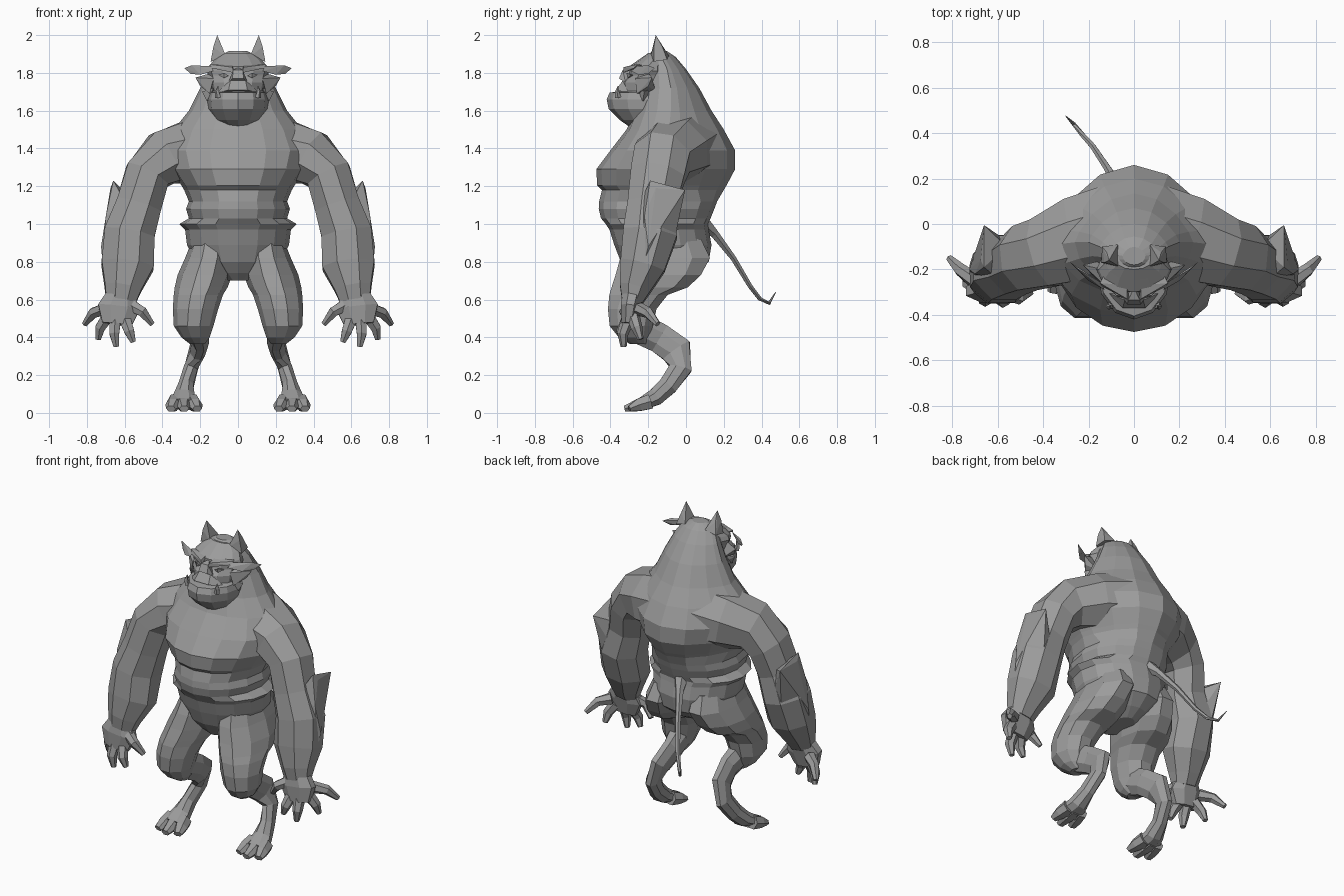
import bpy, bmesh, math
from mathutils import Vector as V

skin = bpy.data.materials.new("dark_grey")
skin.diffuse_color = (.33, .33, .33, 1)


def finish(name, bm, mirror):
    bmesh.ops.recalc_face_normals(bm, faces=bm.faces[:])
    me = bpy.data.meshes.new(name)
    bm.to_mesh(me)
    bm.free()
    me.materials.append(skin)
    ob = bpy.data.objects.new(name, me)
    bpy.context.collection.objects.link(ob)
    if mirror:
        ob.modifiers.new("Mirror", 'MIRROR').use_mirror_merge = False
    return ob


def loft(name, rings, mirror=False):
    bm = bmesh.new()
    vs = [[bm.verts.new(p) for p in r] for r in rings]
    n = len(vs[0])
    for a, b in zip(vs, vs[1:]):
        for i in range(n):
            j = (i + 1) % n
            bm.faces.new((a[i], a[j], b[j], b[i]))
    bm.faces.new(vs[0][::-1])
    bm.faces.new(vs[-1])
    return finish(name, bm, mirror)


def stack(name, rows, n, mirror=False, ridge=False):
    """Horizontal sections: z, half width, front y, back y, y of widest point, centre x.
    ridge narrows the back half above the waist into a spine."""
    rings = []
    for z, w, f, b, m, *cx in rows:
        ring = []
        for i in range(n):
            t = 2 * math.pi * i / n
            s = math.sin(t)
            if s > 0:
                y = m + (s ** 1.6 if ridge and z > 1.15 else s) * (b - m)
            else:
                y = m + s * (m - f)
            ring.append(((cx[0] if cx else 0) + w * math.cos(t), y, z))
        rings.append(ring)
    return loft(name, rings, mirror)


def tube(name, pts, n=8, ref=(0, 1, 0), mirror=True):
    """Path points: x, y, z, radius in the bend plane, radius along ref."""
    c = [V(p[:3]) for p in pts]
    rings = []
    for k, p in enumerate(pts):
        t = (c[min(k + 1, len(c) - 1)] - c[max(k - 1, 0)]).normalized()
        v = V(ref) - t * t.dot(V(ref))
        v.normalize()
        u = t.cross(v)
        rings.append([c[k] + u * p[3] * math.cos(a) + v * p[4] * math.sin(a)
                      for a in (2 * math.pi * (i + 0.5) / n for i in range(n))])
    return loft(name, rings, mirror)


def hull(name, pts, mirror=True):
    bm = bmesh.new()
    for p in pts:
        bm.verts.new(p)
    r = bmesh.ops.convex_hull(bm, input=bm.verts[:])
    bmesh.ops.delete(bm, geom=list({g for g in r["geom_interior"]
                                    if isinstance(g, bmesh.types.BMVert)}), context='VERTS')
    return finish(name, bm, mirror)


# torso with belly folds, chest overhang and humped back
stack("torso", [
    (0.70, .07, -.26, -.02, -.14), (0.74, .14, -.30, .05, -.13),
    (0.80, .23, -.345, .12, -.12), (0.89, .27, -.38, .135, -.13),
    (0.97, .28, -.405, .12, -.14), (1.00, .31, -.425, .115, -.14),
    (1.03, .26, -.45, .13, -.14), (1.08, .275, -.462, .15, -.14),
    (1.12, .26, -.46, .165, -.13), (1.18, .285, -.445, .20, -.12),
    (1.205, .30, -.47, .215, -.12), (1.29, .36, -.475, .26, -.11),
    (1.39, .39, -.40, .26, -.10), (1.50, .34, -.315, .20, -.09),
    (1.60, .26, -.27, .135, -.08), (1.72, .20, -.24, .07, -.08),
    (1.82, .15, -.22, .00, -.10), (1.885, .11, -.21, -.055, -.13),
    (1.915, .05, -.18, -.10, -.14)], 16, ridge=True)

# head and underbite jaw
stack("head", [
    (1.515, .08, -.30, -.12, -.2), (1.55, .125, -.35, -.1, -.2),
    (1.61, .16, -.41, -.1, -.2), (1.66, .165, -.42, -.1, -.2),
    (1.695, .155, -.405, -.1, -.2), (1.705, .14, -.34, -.1, -.2),
    (1.75, .15, -.335, -.1, -.2), (1.785, .155, -.305, -.1, -.2),
    (1.81, .165, -.30, -.1, -.2), (1.835, .155, -.30, -.1, -.2),
    (1.87, .125, -.25, -.1, -.17), (1.905, .08, -.2, -.11, -.16)], 12)

# face details
hull("nose", [(-.05, -.32, 1.75), (.05, -.32, 1.75), (-.03, -.355, 1.77), (.03, -.355, 1.77),
              (-.025, -.335, 1.815), (.025, -.335, 1.815), (0, -.28, 1.83)], False)
hull("upper_lip", [(-.12, -.3, 1.69), (.12, -.3, 1.69), (-.05, -.37, 1.71), (.05, -.37, 1.71),
                   (-.04, -.335, 1.76), (.04, -.335, 1.76)], False)
hull("brow", [(.02, -.335, 1.80), (.03, -.33, 1.83), (.14, -.275, 1.825), (.15, -.26, 1.845),
              (.13, -.22, 1.84), (.03, -.27, 1.845)])
hull("eye", [(.05, -.31, 1.785), (.105, -.29, 1.79), (.075, -.315, 1.80), (.075, -.31, 1.772),
             (.075, -.26, 1.785)])
tube("tusk", [(.105, -.36, 1.67, .018, .018), (.11, -.365, 1.70, .012, .012),
              (.105, -.36, 1.73, .002, .002)], 5)
hull("brow_tuft", [(.13, -.29, 1.81), (.14, -.26, 1.835), (.20, -.25, 1.79), (.20, -.23, 1.825),
                   (.25, -.2, 1.795), (.245, -.2, 1.84), (.285, -.165, 1.825), (.22, -.21, 1.80)])
hull("cheek_fin", [(.13, -.27, 1.77), (.14, -.2, 1.80), (.225, -.18, 1.775), (.20, -.2, 1.73),
                   (.15, -.26, 1.69), (.14, -.16, 1.70)])
hull("cheek_fin_lower", [(.13, -.26, 1.72), (.19, -.22, 1.70), (.165, -.23, 1.65),
                         (.12, -.18, 1.66), (.13, -.18, 1.72)])
hull("ear", [(.06, -.19, 1.88), (.145, -.17, 1.86), (.14, -.10, 1.87), (.07, -.09, 1.89),
             (.085, -.175, 1.93), (.13, -.17, 1.94), (.12, -.125, 1.94), (.11, -.16, 2.0)])

# arms, running deep into the shoulders
tube("arm", [
    (.08, -.02, 1.41, .20, .21), (.24, -.065, 1.385, .18, .20),
    (.39, -.125, 1.35, .155, .165),
    (.48, -.15, 1.26, .13, .155), (.525, -.18, 1.10, .13, .14),
    (.575, -.19, .95, .145, .155), (.585, -.23, .78, .15, .13),
    (.61, -.27, .66, .105, .09), (.62, -.285, .59, .085, .06)], 8)
hull("elbow_spike", [(.66, -.005, 1.18), (.66, -.19, 1.23), (.675, -.16, 1.19), (.56, -.10, 1.13),
                     (.60, -.24, 1.12), (.70, -.22, 1.04), (.725, -.2, .88), (.71, -.24, .72),
                     (.63, -.06, .92), (.55, -.08, .95), (.63, -.17, .72)])

# hands
tube("palm", [(.62, -.28, .63, .08, .06), (.63, -.295, .56, .12, .055),
              (.64, -.305, .47, .085, .04)], 8)
fingers = [
    [(.70, -.25, .55), (.765, -.20, .53), (.812, -.15, .47)],
    [(.69, -.28, .51), (.73, -.26, .45), (.74, -.24, .39)],
    [(.65, -.305, .50), (.655, -.335, .42), (.645, -.33, .35)],
    [(.60, -.305, .50), (.575, -.34, .43), (.555, -.335, .375)],
    [(.57, -.295, .57), (.505, -.325, .535), (.455, -.30, .47)]]
for i, f in enumerate(fingers):
    tube(f"finger_{i + 1}", [(*p, r, r) for p, r in zip(f, (.036, .030, .016))], 6)

# legs: heavy thigh and buttock, thin backward-bent shin
X = (1, 0, 0)
stack("thigh", [
    (.92, .10, -.32, .09, -.12, .14), (.82, .13, -.36, .14, -.12, .15),
    (.73, .145, -.385, .09, -.14, .175), (.665, .14, -.405, .02, -.18, .195),
    (.625, .13, -.415, -.09, -.23, .21), (.55, .12, -.42, -.15, -.28, .225),
    (.46, .105, -.41, -.17, -.29, .235), (.40, .075, -.36, -.19, -.27, .225),
    (.365, .04, -.30, -.2, -.25, .215)], 10, True)
tube("shin", [
    (.215, -.27, .46, .09, .07), (.20, -.14, .395, .085, .05),
    (.215, -.05, .33, .09, .045), (.25, -.03, .235, .065, .04),
    (.275, -.095, .145, .055, .042), (.285, -.16, .085, .05, .06),
    (.29, -.24, .045, .035, .085)], 8, X)
for i, (bx, tx, ty) in enumerate([(.24, .215, -.30), (.29, .285, -.325), (.335, .355, -.30)]):
    tube(f"toe_{i + 1}", [(bx, -.19, .06, .045, .04), ((bx + tx) / 2, -.25, .042, .038, .04),
                          (tx, ty, .022, .018, .026)], 6, X)

# tail
tube("tail", [
    (-.02, .07, 1.02, .05, .05), (-.06, .15, .95, .025, .025), (-.12, .25, .82, .017, .017),
    (-.18, .34, .67, .014, .014), (-.225, .39, .605, .012, .012),
    (-.265, .44, .58, .009, .009), (-.30, .475, .64, .002, .002)], 6, X, False)
